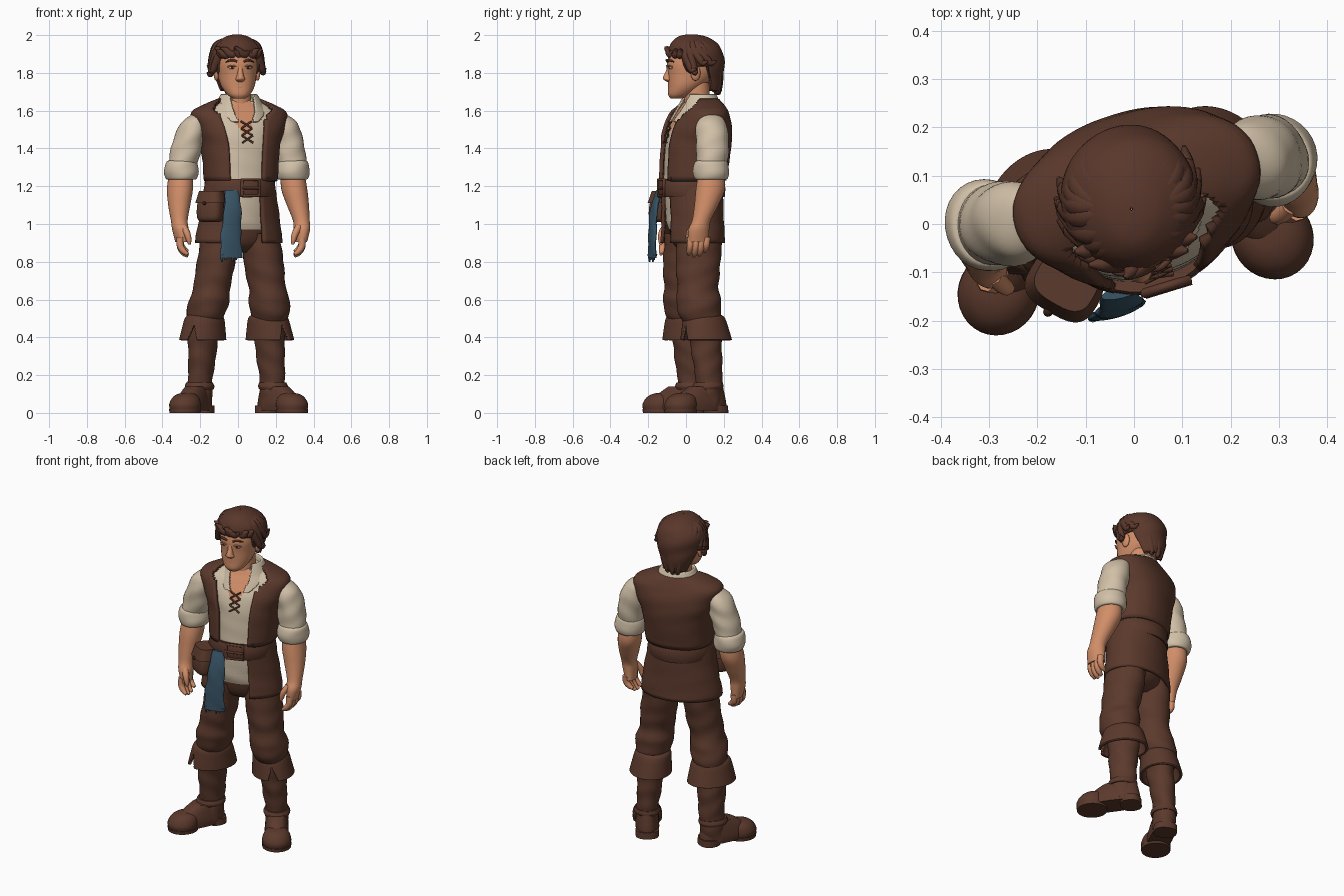
import bpy, bmesh, math, random
from math import sin, cos, radians, copysign
from mathutils import Matrix, Vector

random.seed(4)
TURN = 17      # the body is turned a little to its left
LOOK = 8       # the head is turned less
cube = bpy.data.objects.get("Cube")
if cube:
    bpy.data.objects.remove(cube, do_unlink=True)


def material(name, r, g, b):
    m = bpy.data.materials.new(name)
    m.use_nodes = True
    m.diffuse_color = (r, g, b, 1)
    shader = m.node_tree.nodes["Principled BSDF"]
    shader.inputs["Base Color"].default_value = (r, g, b, 1)
    shader.inputs["Roughness"].default_value = .8
    return m


LEATHER = material("brown leather", .105, .041, .025)
HAIR = material("brown hair", .1, .038, .024)
LINEN = material("cream linen", .64, .53, .39)
SKIN = material("warm skin", .64, .27, .14)
BLUE = material("blue cloth", .04, .09, .135)
WHITE = material("eye white", .66, .5, .38)
DARK = material("dark brown", .035, .015, .01)
LIPS = material("lip", .5, .19, .1)


def smooth(rows, steps):
    """Spline through rows of numbers."""
    out, last = [], len(rows) - 1
    for i in range(last):
        near = [rows[max(0, min(last, i + k))] for k in (-1, 0, 1, 2)]
        for s in range(steps):
            t = s / steps
            out.append([.5 * (2*b + (c - a)*t + (2*a - 5*b + 4*c - d)*t*t
                              + (3*b - a - 3*c + d)*t**3) for a, b, c, d in zip(*near)])
    return out + [list(rows[last])]


def finish(name, bm, mats, angle=50):
    bmesh.ops.recalc_face_normals(bm, faces=bm.faces)
    mesh = bpy.data.meshes.new(name)
    bm.to_mesh(mesh)
    bm.free()
    for m in mats:
        mesh.materials.append(m)
    ob = bpy.data.objects.new(name, mesh)
    bpy.context.collection.objects.link(ob)
    bpy.ops.object.select_all(action='DESELECT')
    ob.select_set(True)
    bpy.context.view_layer.objects.active = ob
    bpy.ops.object.shade_smooth_by_angle(angle=radians(angle))
    return ob


def loft(name, rings, mat, yaw=TURN, n=32, steps=5, power=2, fold=0,
         keep=None, thick=.012, paint=None, paint_mat=None):
    """Rings of (x, y, z, half width, half depth); rules get (angle from front, z)."""
    bm, rows = bmesh.new(), []
    c, s = cos(radians(yaw)), sin(radians(yaw))
    for x, y, z, rx, ry in smooth(rings, steps):
        row = []
        for i in range(n):
            a = math.tau * i / n - math.pi
            k = 1 + fold * (sin(z*58 + 3*sin(a + x*9)) + .8*sin(z*27 + 3*a))
            u = max(rx, .002) * k * copysign(abs(sin(a)) ** (2/power), sin(a))
            v = -max(ry, .002) * k * copysign(abs(cos(a)) ** (2/power), cos(a))
            row.append(bm.verts.new((x + u*c - v*s, y + u*s + v*c, z)))
        rows.append(row)
    for low, high in zip(rows, rows[1:]):
        for i in range(n):
            j = (i + 1) % n
            a = 360 * (i + .5) / n - 180
            z = (low[i].co.z + high[i].co.z) / 2
            if keep and not keep(a, z):
                continue
            f = bm.faces.new((low[i], low[j], high[j], high[i]))
            if paint and paint(a, z):
                f.material_index = 1
    if not keep:
        bm.faces.new(rows[0])
        bm.faces.new(rows[-1])
    bmesh.ops.delete(bm, geom=[v for v in bm.verts if not v.link_faces], context='VERTS')
    ob = finish(name, bm, [mat] + ([paint_mat] if paint else []))
    if keep:
        shell = ob.modifiers.new("cloth thickness", 'SOLIDIFY')
        shell.thickness, shell.offset = thick, 0
    return ob


def cord(name, points, mat, steps=5):
    """Tapered tube through (x, y, z, radius)."""
    curve = bpy.data.curves.new(name, 'CURVE')
    curve.dimensions, curve.bevel_depth = '3D', 1
    curve.bevel_resolution, curve.use_fill_caps = 2, True
    path = smooth(points, steps)
    line = curve.splines.new('POLY')
    line.points.add(len(path) - 1)
    for p, (x, y, z, r) in zip(line.points, path):
        p.co, p.radius = (x, y, z, 1), max(r, .001)
    line.use_smooth = True
    curve.materials.append(mat)
    bpy.context.collection.objects.link(bpy.data.objects.new(name, curve))


def blob(name, place, size, mat, yaw=0):
    bm = bmesh.new()
    turn = Matrix.Rotation(radians(yaw), 4, 'Z')
    bmesh.ops.create_uvsphere(bm, u_segments=20, v_segments=12, radius=1,
                              matrix=Matrix.Translation(place) @ turn @ Matrix.Diagonal((*size, 1)))
    finish(name, bm, [mat])


def on_chest(u, v, z):
    """Turned point measured from the middle of the torso."""
    p = Matrix.Rotation(radians(TURN), 3, 'Z') @ Vector((u, v, 0))
    return p.x + .015, p.y + .05, z


def on_head(rows):
    """Rows with their x and y turned about the middle of the head."""
    c, s = cos(radians(LOOK)), sin(radians(LOOK))
    return [(x*c - (y - .05)*s - .008, x*s + (y - .05)*c + .05, *rest) for x, y, *rest in rows]


def grown(rings, by):
    return [(x, y, z, rx + by, ry + by) for x, y, z, rx, ry in rings]


# Torso clothes: shirt with open neck, vest, belt and tunic skirt
body = [(.015, .035, 1.23, .176, .156), (.012, .05, 1.4, .19, .163), (.01, .06, 1.5, .22, .155),
        (.005, .07, 1.58, .243, .122), (.005, .075, 1.62, .185, .1), (.005, .075, 1.655, .1, .08)]
skirt = [(.005, .035, .9, .23, .155), (.008, .035, 1.05, .205, .15), (.01, .03, 1.22, .178, .153)]
loft("shirt", grown(body, -.008), LINEN, n=160, steps=20, power=2.3, fold=.004,
     paint=lambda a, z: z > 1.46 and abs(a + 4) < (z - 1.46) * 125, paint_mat=SKIN)
loft("vest", grown(body, .008), LEATHER, n=72, power=2.3, fold=.007,
     keep=lambda a, z: not -30 - max(0, z - 1.58) * 600 < a < 18 + max(0, z - 1.5) * 90 + max(0, z - 1.58) * 500,
     thick=.02)
loft("shirt_tail", grown([(.005, .035, .97, .19, .135)] + skirt[1:], -.012), LINEN, fold=.015)
loft("tunic_skirt", skirt, LEATHER, n=64, fold=.008,
     keep=lambda a, z: not -26 < a < 24, thick=.018)
loft("belt", [(.01, .03, 1.145, .182, .168), (.01, .03, 1.15, .19, .177), (.01, .03, 1.23, .187, .173),
              (.01, .03, 1.235, .178, .163)], LEATHER, steps=2, n=48, fold=.006)
loft("waist_sash", [(.01, .03, 1.225, .19, .175), (.01, .03, 1.25, .19, .175)], BLUE,
     keep=lambda a, z: 30 < a < 100)

# Buckle frame and its prong
frame = [(-.05, 1.15), (.045, 1.15), (.045, 1.235), (-.05, 1.235), (-.05, 1.15)]
cord("belt_buckle", [(*on_chest(u, -.187, z), .01) for u, z in frame], LEATHER, 1)
cord("buckle_prong", [(*on_chest(u, -.192, 1.19), .007) for u in (-.05, .05)], LEATHER, 1)

# Laces across the open shirt
for k in range(3):
    z = 1.43 + k * .038
    for side in (-1, 1):
        cord("shirt_lace", [(*on_chest(side * w * .03 - .012, -.163 + (z + h - 1.44) * .25, z + h), .005)
                            for w, h in ((-1, 0), (0, .019), (1, .038))], LEATHER, 2)

# Hanging sash and pouch
loft("hanging_sash", [(-.038, -.178, .82, .06, .012), (-.035, -.178, .95, .055, .015),
                      (-.03, -.168, 1.08, .047, .016), (-.028, -.14, 1.18, .038, .014)],
     BLUE, fold=.06, n=40)
for k in range(6):
    x = -.085 + k * .019
    cord("sash_fringe", [(x, -.193 + k * .006, .84, .011), (x, -.193 + k * .006, .8 + k % 3 * .01, .004)], BLUE, 1)
pouch = [(-.145, -.13, 1.01, .045, .03), (-.147, -.135, 1.03, .068, .048),
         (-.145, -.13, 1.1, .07, .052), (-.14, -.12, 1.165, .055, .042)]
loft("pouch", pouch, LEATHER, yaw=-30, power=3)
loft("pouch_flap", grown([(*p[:2], p[2] + .01, *p[3:]) for p in pouch[2:]], .009), LEATHER, yaw=-30, power=3)
blob("pouch_button", (-.178, -.182, 1.11), (.01, .01, .01), DARK)

# Trousers
loft("trouser_seat", [(.01, .045, .85, .06, .05), (.01, .045, .91, .165, .115), (.01, .04, 1.1, .18, .14)], LEATHER)
loft("right_trouser_leg", [(-.19, .015, .45, .08, .085), (-.17, .005, .52, .1, .112), (-.155, -.005, .59, .107, .117),
                           (-.14, -.01, .66, .097, .108), (-.12, -.004, .77, .1, .118), (-.095, .013, .95, .098, .13)],
     LEATHER, fold=.018, steps=8)
loft("left_trouser_leg", [(.17, .09, .45, .08, .085), (.17, .075, .52, .1, .112), (.165, .068, .59, .108, .12),
                          (.155, .062, .66, .097, .11), (.14, .065, .77, .104, .118), (.115, .07, .95, .1, .125)],
     LEATHER, fold=.018, steps=8)

# Boots: shaft, heel, instep, round toe, strap and turned-down cuff, placed from the ankle
for side, x, y, yaw, toe, heel in (("right", -.2, .03, -25, .19, .074), ("left", .182, .122, 35, .182, .1)):
    fx, fy = sin(radians(yaw)), -cos(radians(yaw))

    def at(f, z, rx, ry, lean=0):
        return x + fx*f - lean * copysign(.022, x), y + fy*f - lean * .025, z, rx, ry
    loft(side + "_boot_shaft", [at(.02, .03, .066, .08), at(.01, .1, .066, .08), at(0, .16, .062, .074),
                                at(0, .26, .069, .08, .3), at(0, .36, .075, .087, .6), at(0, .47, .083, .092, 1)],
         LEATHER, yaw=yaw, fold=.025, steps=8)
    mid, half = (toe - heel) / 2 + .02, (toe + heel) / 2 + .02
    loft(side + "_boot_foot", [at(mid, .012, .066, half), at(mid, .05, .068, half), at(mid - .015, .1, .06, half - .025),
                               at(mid - .04, .14, .05, half - .06)], LEATHER, yaw=yaw, power=2.4)
    loft(side + "_boot_toe", [at(toe, .012, .078, .084), at(toe, .045, .083, .089), at(toe - .008, .08, .07, .077),
                              at(toe - .015, .1, .045, .05), at(toe - .018, .107, .01, .01)], LEATHER, yaw=yaw)
    loft(side + "_boot_sole", [at(toe, 0, .082, .087), at(toe, .02, .084, .089)], LEATHER, yaw=yaw, steps=1)
    loft(side + "_boot_heel", [at(.055 - heel, 0, .066, .06), at(.055 - heel, .04, .066, .058)],
         LEATHER, yaw=yaw, power=2.4, steps=1)
    loft(side + "_ankle_strap", [at(.008, .125, .07, .083), at(.006, .14, .075, .088), at(.004, .16, .068, .08)],
         LEATHER, yaw=yaw, fold=.02)
    loft(side + "_boot_cuff", [at(0, .385, .113, .137, .6), at(0, .44, .105, .124, .8), at(0, .495, .096, .108, 1),
                               at(0, .512, .082, .09, 1)], LEATHER, yaw=yaw, n=144, steps=14,
         keep=lambda a, z: abs(a) > (.47 - z) * 170, thick=.015)

# Arms: sleeve, rolled cuff, forearm, hand
arms = {"right": (-1, [(-.21, .01, 1.58), (-.235, .005, 1.53), (-.268, 0, 1.42), (-.3, -.002, 1.29),
                       (-.307, -.015, 1.19), (-.311, -.04, 1.1), (-.311, -.065, 1.02), (-.305, -.078, .97)]),
        "left": (1, [(.22, .13, 1.58), (.245, .135, 1.53), (.27, .14, 1.42), (.288, .133, 1.29),
                     (.297, .13, 1.19), (.317, .108, 1.1), (.335, .082, 1.02), (.338, .068, .97)])}
for side, (sign, spine) in arms.items():
    girth = (.035, .045), (.07, .08), (.081, .087), (.075, .08), (.068, .078), (.058, .064), (.044, .05), (.042, .056)
    limb = [(*p, *g) for p, g in zip(spine, girth)]
    loft(side + "_sleeve", limb[:4], LINEN, fold=.025, steps=8)
    cx, cy, cz = spine[3]
    loft(side + "_sleeve_cuff", [(cx, cy, cz + h, .06 + r, .066 + r) for h, r in
                                 ((-.05, 0), (-.052, .02), (-.02, .03), (.02, .027), (.042, .018), (.046, 0))],
         LINEN, fold=.015)
    wx, wy, wz = spine[-1]
    loft(side + "_forearm", [(wx - sign*.006, wy - .002, wz - .065, .031, .054)] + limb[:3:-1]
         + [(cx, cy, cz, .06, .065)], SKIN)
    for k in range(4):
        fy, drop = wy + .042 - k * .028, (.085, .105, .11, .1)[k]
        cord(side + "_finger", [(wx, fy, wz - .04, .02), (wx, fy - .003, wz - .04 - drop*.45, .019),
                                (wx - sign*.018, fy - .008, wz - .035 - drop*.8, .016),
                                (wx - sign*.04, fy - .012, wz - .03 - drop, .009)], SKIN)
    cord(side + "_thumb", [(wx - sign*.015, wy - .03, wz + .015, .02), (wx - sign*.035, wy - .05, wz - .02, .018),
                           (wx - sign*.045, wy - .055, wz - .055, .014), (wx - sign*.048, wy - .056, wz - .078, .007)], SKIN)

# Neck and folded collar with two long points
loft("neck", [(.005, .065, 1.55, .09, .075), (.003, .06, 1.64, .068, .068), (0, .055, 1.75, .066, .068)], SKIN)
loft("shirt_collar", [(.008, .068, 1.54, .17, .15), (.01, .07, 1.585, .15, .128), (.008, .07, 1.625, .124, .108),
                      (.006, .07, 1.67, .1, .09), (.005, .07, 1.68, .092, .082), (.005, .07, 1.65, .086, .076)],
     LINEN, n=128, steps=12,
     keep=lambda a, z: abs(a + 4) > 14 + max(0, z - 1.55) * 210 and (z > 1.63 or abs(a + 4) < 24 + (z - 1.54) * 500))

# Head and face
loft("head", on_head([(0, -.052, 1.664, .032, .03), (0, -.035, 1.685, .06, .06), (0, -.003, 1.73, .088, .092),
                      (0, .027, 1.79, .102, .124), (0, .035, 1.86, .108, .135), (0, .04, 1.94, .09, .11),
                      (0, .04, 1.97, .03, .04)]), SKIN, yaw=LOOK, power=2.15)
loft("nose", on_head([(0, -.09, 1.752, .012, .01), (0, -.096, 1.765, .025, .025), (0, -.096, 1.78, .02, .026),
                      (0, -.092, 1.81, .014, .016), (0, -.088, 1.85, .012, .008)]), SKIN, yaw=LOOK)
cord("mouth", on_head([(-.034, -.078, 1.727, .003), (0, -.09, 1.724, .006), (.034, -.078, 1.727, .003)]), LIPS)
for sign in (-1, 1):
    for name, spot, size, mat in (("eye", (.043, -.086, 1.828), (.019, .011, .009), WHITE),
                                  ("iris", (.043, -.094, 1.828), (.008, .005, .008), DARK),
                                  ("ear", (.11, .035, 1.8), (.014, .026, .042), SKIN)):
        blob(name, on_head([(sign * spot[0], *spot[1:])])[0], size, mat, LOOK)
    cord("eyelid", on_head([(sign * w, d, z, .004) for w, d, z in
                            ((.02, -.095, 1.832), (.042, -.099, 1.839), (.066, -.085, 1.832))]), SKIN)
    cord("eyebrow", on_head([(sign * w, d, z, r) for w, d, z, r in
                             ((.018, -.1, 1.86, .005), (.045, -.096, 1.868, .007), (.075, -.076, 1.858, .003))]), HAIR)


# Hair cap following a hairline, then curled locks around its edge
def hairline(a):
    return 1.91 if abs(a) < 52 else 1.795 if abs(a) < 72 else 1.835 if abs(a) < 108 else 1.71


loft("hair_cap", on_head([(0, .118, 1.7, .065, .055), (0, .1, 1.75, .092, .085), (0, .068, 1.82, .122, .125),
                          (0, .052, 1.89, .134, .141), (0, .045, 1.945, .112, .122), (0, .035, 1.98, .066, .08),
                          (0, .03, 1.993, .03, .04), (0, .03, 1.996, .002, .002)]),
     HAIR, yaw=LOOK, n=64, fold=.014, keep=lambda a, z: z > hairline(a), thick=.016)
for k, a in enumerate(range(-168, 169, 14)):
    back = abs(a) > 108
    end = hairline(a) + random.uniform(-.015, .015)
    part = copysign(random.uniform(.15, .45), a - 20)

    def strand(r, z, thick, swing):
        t = radians(a) + swing
        drift = (1.88 - z) * .3 if back else 0
        return r * sin(t), .05 + drift - r * cos(t) * 1.05, z, thick
    cord("hair_lock", on_head([strand(.05, 1.968, .022, -part), strand(.1, 1.942, .027, -part * .5),
                               strand(.12, 1.9, .024, 0),
                               strand(.098 if back else .13, (1.89 + end) / 2, .022, part * .5),
                               strand(.068 if back else .14, end + .005, .016, part * .8),
                               strand(.07 if back else .155, end + .015 * (not back), .004, part * 1.2)]), HAIR)
